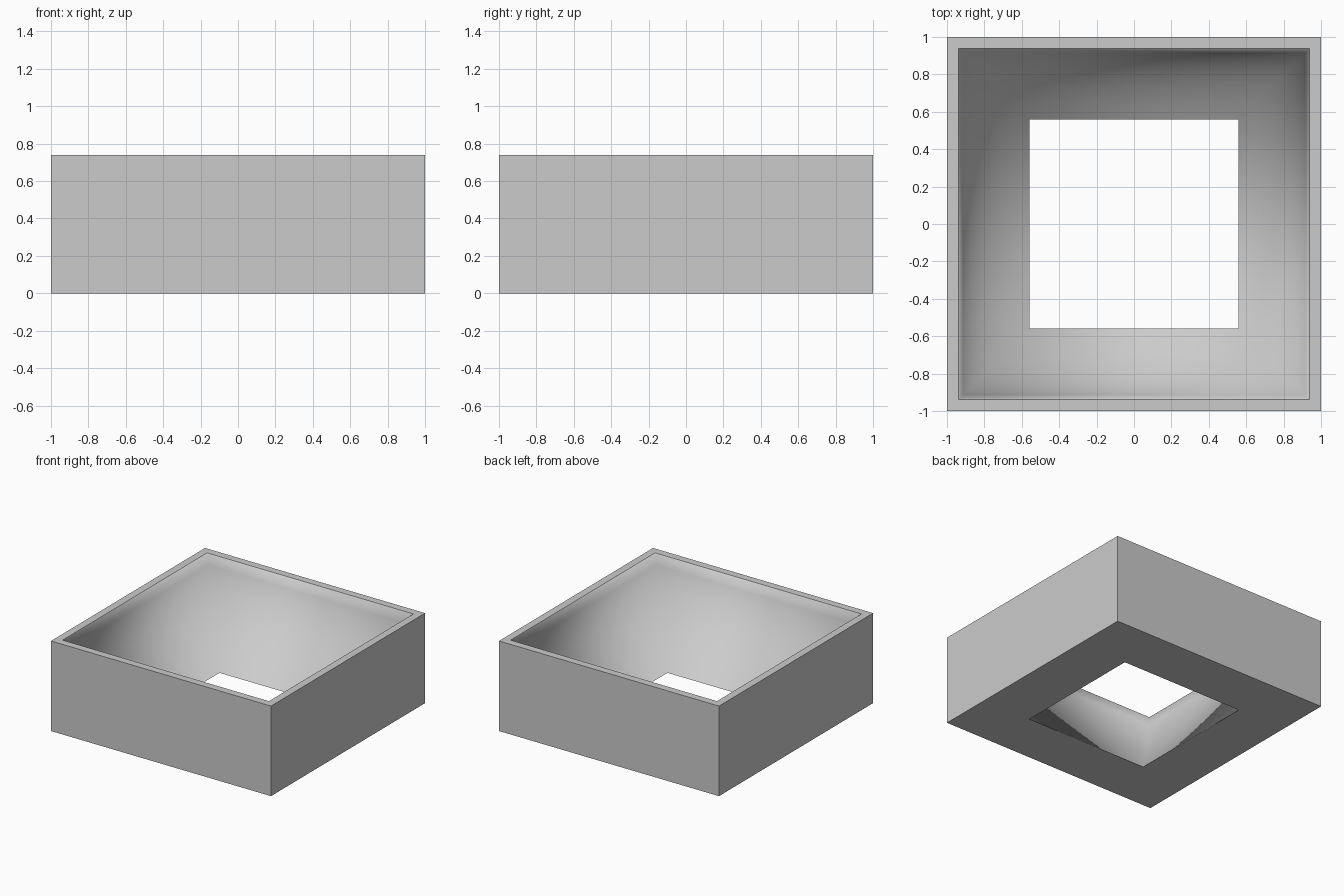
import bpy, bmesh

if "Cube" in bpy.data.objects:
    bpy.data.objects.remove(bpy.data.objects["Cube"])

HEIGHT = 0.74
RIM, HOLE = 0.93, 0.56
STEPS = 10


def ring(bm, r, z):
    return [bm.verts.new((sx * r, sy * r, z))
            for sx, sy in ((-1, -1), (1, -1), (1, 1), (-1, 1))]


def bridge(bm, a, b, smooth=False):
    for i in range(4):
        j = (i + 1) % 4
        face = bm.faces.new((a[i], a[j], b[j], b[i]))
        face.smooth = smooth


# Half profile: underside hole -> outer wall -> rim -> small inner bevel -> curved bowl wall
shell = [(HOLE, 0), (1, 0), (1, HEIGHT), (RIM + 0.008, HEIGHT)]
bowl = []
top = HEIGHT - 0.012
for k in range(STEPS):
    s = k / STEPS
    bowl.append((RIM - (RIM - HOLE) * (0.35 * s + 0.65 * s * s), top * (1 - s)))

bm = bmesh.new()
rings = [ring(bm, r, z) for r, z in shell + bowl]
for k in range(len(rings)):
    bridge(bm, rings[k], rings[(k + 1) % len(rings)], smooth=k >= len(shell) - 1)

# Crisp edge around the hole and along the rim, soft shading inside the bowl
bm.edges.ensure_lookup_table()
for e in bm.edges:
    for crisp in (rings[0], rings[len(shell) - 1]):
        if all(v in crisp for v in e.verts):
            e.smooth = False
bmesh.ops.recalc_face_normals(bm, faces=bm.faces)

mesh = bpy.data.meshes.new("square_funnel_block")
bm.to_mesh(mesh)
bm.free()
block = bpy.data.objects.new("square_funnel_block", mesh)
bpy.context.collection.objects.link(block)
